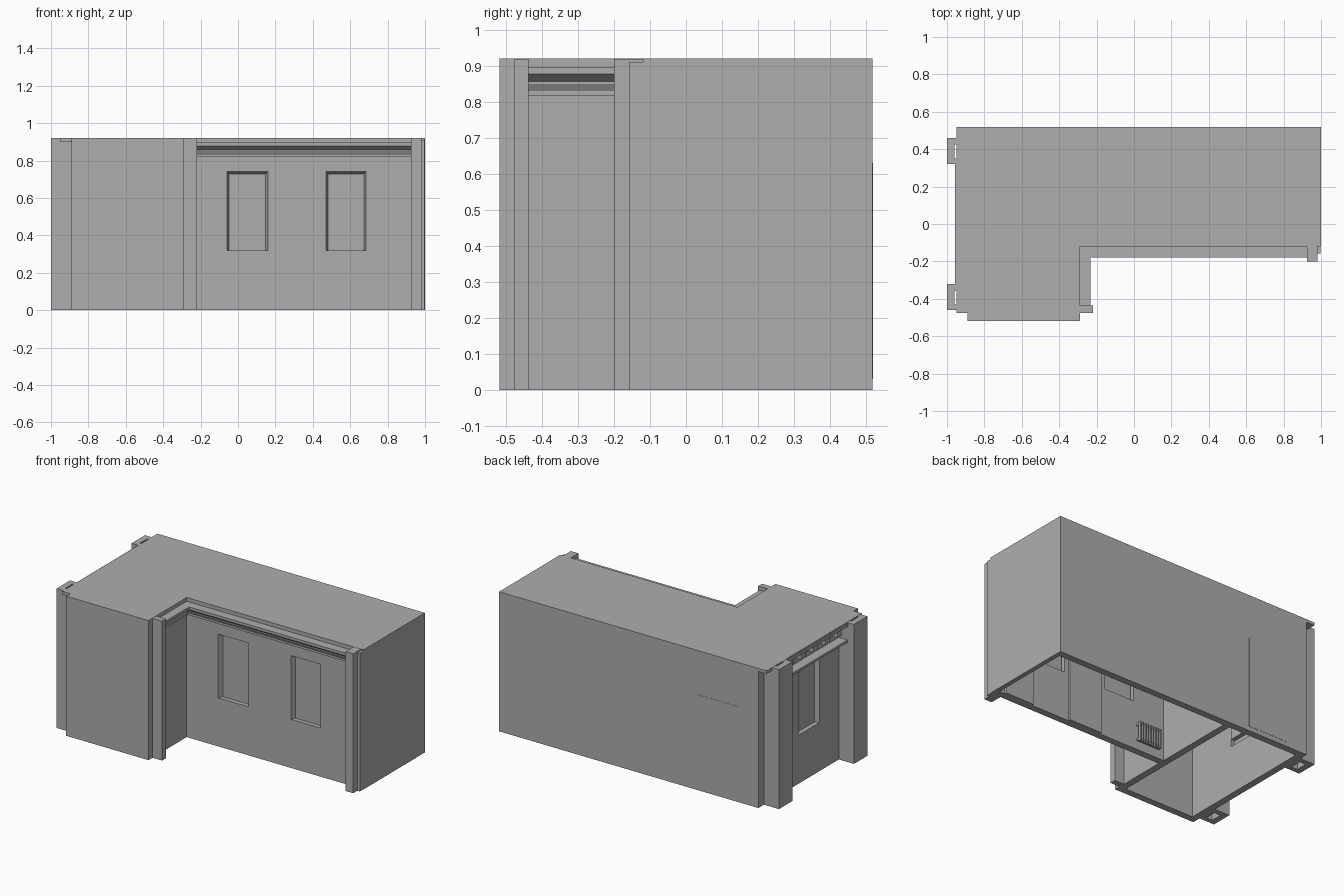
import bpy, bmesh

if "Cube" in bpy.data.objects:
    bpy.data.objects.remove(bpy.data.objects["Cube"])

grey = bpy.data.materials.new("dark_grey")
grey.diffuse_color = (0.42, 0.42, 0.42, 1)
grey.use_nodes = True
grey.node_tree.nodes["Principled BSDF"].inputs["Base Color"].default_value = grey.diffuse_color

def finish(bm, name, recalc=True):
    if recalc:
        bmesh.ops.recalc_face_normals(bm, faces=bm.faces)
    me = bpy.data.meshes.new(name)
    bm.to_mesh(me)
    bm.free()
    me.materials.append(grey)
    ob = bpy.data.objects.new(name, me)
    bpy.context.collection.objects.link(ob)
    return ob

def prism(name, outline, z0, z1):
    bm = bmesh.new()
    face = bm.faces.new([bm.verts.new((x, y, z0)) for x, y in outline])
    ext = bmesh.ops.extrude_face_region(bm, geom=[face])
    for v in ext["geom"]:
        if isinstance(v, bmesh.types.BMVert):
            v.co.z = z1
    return finish(bm, name)

def box(name, x0, x1, y0, y1, z0, z1):
    return prism(name, [(x0, y0), (x1, y0), (x1, y1), (x0, y1)], z0, z1)

def cut(ob, *bounds):
    cutter = box("cutter", *bounds)
    m = ob.modifiers.new("cut", "BOOLEAN")
    m.operation, m.solver, m.object = "DIFFERENCE", "EXACT", cutter
    bpy.context.view_layer.objects.active = ob
    bpy.ops.object.modifier_apply(modifier=m.name)
    bpy.data.objects.remove(cutter)

def sweep(name, profile, rails):
    # rails maps an outward offset d to the path points at that offset
    bm = bmesh.new()
    rings = [[bm.verts.new((*p, z)) for p in rails(d)] for d, z in profile]
    n, k = len(rings), len(rings[0])
    for i in range(n):
        a, b = rings[i], rings[(i + 1) % n]
        for j in range(k - 1):
            bm.faces.new((a[j], a[j + 1], b[j + 1], b[j]))
    for j in (0, k - 1):
        bm.faces.new([r[j] for r in rings])
    return finish(bm, name)

def window(name, u0, u1, z0, z1, place):
    # Splayed sides and top leading back to a pane; u runs left to right seen from outside
    bm = bmesh.new()
    s, depth = 0.012, 0.03
    outer = [(u0, z0), (u1, z0), (u1, z1), (u0, z1)]
    inner = [(u0 + s, z0), (u1 - s, z0), (u1 - s, z1 - s), (u0 + s, z1 - s)]
    o = [bm.verts.new(place(u, 0, z)) for u, z in outer]
    i = [bm.verts.new(place(u, depth, z)) for u, z in inner]
    bm.faces.new(i)
    for a in range(4):
        b = (a + 1) % 4
        bm.faces.new((o[a], o[b], i[b], i[a]))
    return finish(bm, name, recalc=False)

Y, T = 0.518, 0.045
Z0, Z1 = 0.32, 0.74
front_windows = [(-0.06, 0.16), (0.47, 0.685)]

# L-shaped walls, open at the bottom, with two rooms
walls = prism("walls", [(1, Y), (-0.89, Y), (-0.89, -Y), (-0.29, -Y),
                        (-0.29, -0.12), (1, -0.12)], 0, 0.9)
cut(walls, -0.29, 0.97, -0.12 + T, Y - T, -0.1, 0.89)
cut(walls, -0.89 + T, -0.29 - T, -Y + T, Y - T, -0.1, 0.89)

# Windows set into openings
for x0, x1 in front_windows:
    cut(walls, x0, x1, -0.2, 0.0, Z0, Z1)
    window("front_window", x0, x1, Z0, Z1, lambda u, d, z: (u, -0.12 + d, z))
cut(walls, -1, -0.8, -0.12, 0.1, Z0, Z1)
window("left_window", -0.1, 0.12, Z0, Z1, lambda u, d, z: (-0.89 + d, -u, z))

# Back door panel, almost flush
box("back_door", -0.74, -0.45, Y - 0.02, Y + 0.0015, 0.03, 0.63)

# Roof slab with a notched front left corner
prism("roof", [(-0.95, Y), (1, Y), (1, -0.12), (-0.29, -0.12), (-0.29, -Y),
               (-0.89, -Y), (-0.89, -0.475), (-0.95, -0.475)], 0.9, 0.92)

# Hollow pillars on the left side
for name, y0, y1 in (("rear_pillar", 0.32, 0.46), ("front_pillar", -0.46, -0.32)):
    p = box(name, -1, -0.888, y0, y1, 0, 0.919)
    cut(p, -0.96, -0.915, y0 + 0.03, y1 - 0.035, -0.1, 1)

# Pilasters at the ends of the recess
box("wing_pilaster", -0.3, -0.22, -0.477, -0.437, 0, 0.919)
box("right_pilaster", 0.925, 0.98, -0.2, -0.1, 0, 0.919)
box("right_wall_return", 0.97, 0.998, -0.157, -0.1, 0, 0.91)

# Stepped cornice mitred round the inner corner
profile = [(-0.01, 0.895), (0.058, 0.895), (0.058, 0.877), (0.03, 0.856), (0.03, 0.85),
           (0.018, 0.83), (0.018, 0.818), (-0.01, 0.818)]
sweep("recess_cornice", profile,
      lambda d: [(0.93, -0.12 - d), (-0.29 + d, -0.12 - d), (-0.29 + d, -0.44)])

# Left cornice: lower shelf, brackets and top lip
box("left_shelf", -0.955, -0.88, -0.33, 0.33, 0.79, 0.805)
box("left_shelf_moulding", -0.915, -0.88, -0.33, 0.33, 0.775, 0.792)
box("left_top_lip", -0.957, -0.88, -0.33, 0.33, 0.895, 0.915)
for i in range(5):
    y = -0.25 + i * 0.125
    box("left_bracket", -0.945, -0.88, y - 0.022, y + 0.022, 0.85, 0.896)

# Inside: wall piers between windows, short wall beside the door, barred radiator
for x0, x1 in ((0.2, 0.44), (0.72, 0.93)):
    box("inner_pier", x0, x1, -0.085, -0.06, 0.0, 0.895)
box("door_stub_wall", -0.465, -0.435, 0.37, 0.48, 0, 0.895)
for i in range(9):
    x = -0.24 + i * 0.019
    box("radiator_bar", x - 0.004, x + 0.004, -0.06, -0.04, 0.05, 0.18)
for z in (0.065, 0.165):
    box("radiator_rail", -0.245, -0.083, -0.076, -0.048, z - 0.006, z + 0.006)
